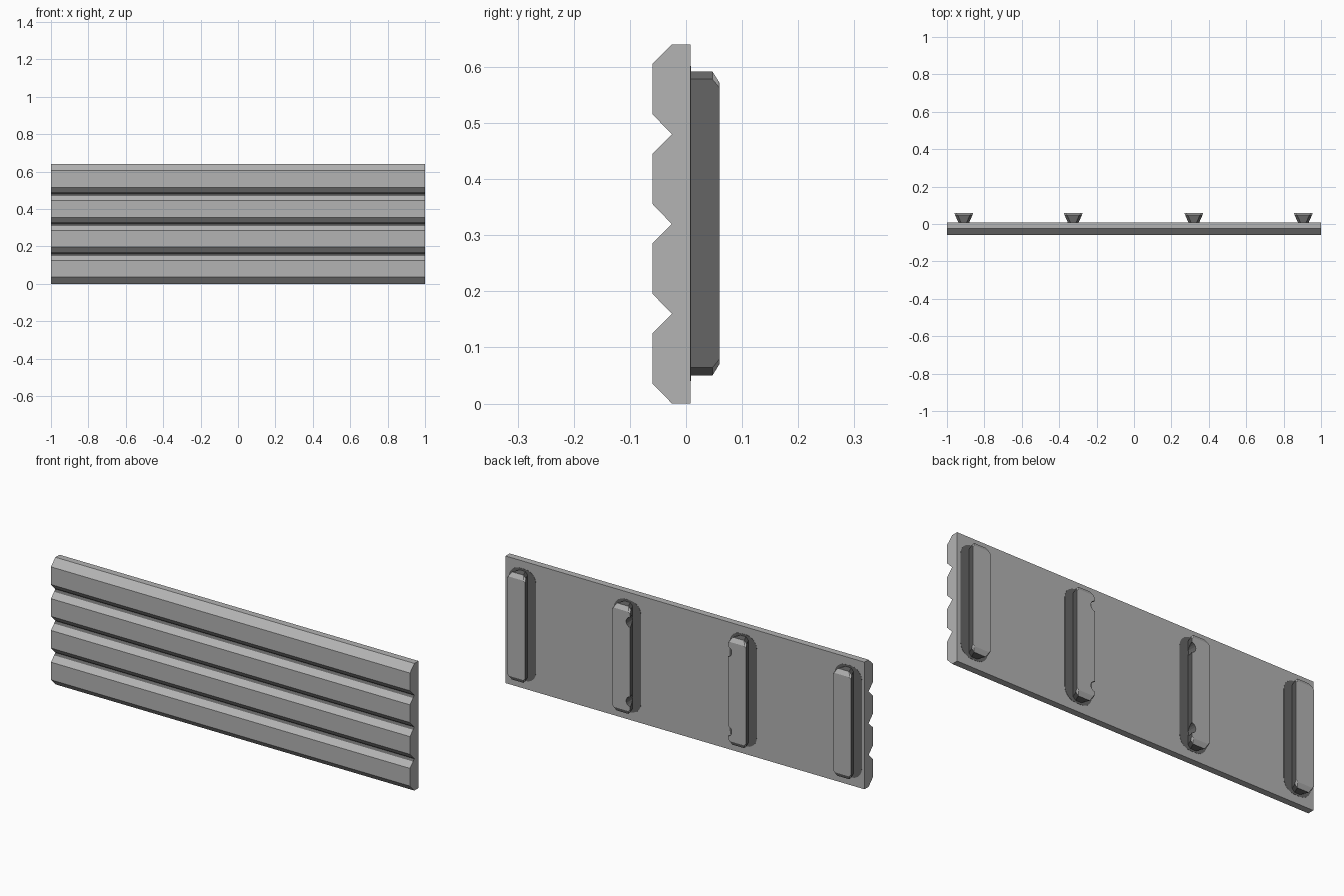
import bpy, bmesh, math
from mathutils import Matrix

if "Cube" in bpy.data.objects:
    bpy.data.objects.remove(bpy.data.objects["Cube"])


def material(name, v):
    m = bpy.data.materials.new(name)
    m.diffuse_color = (v, v, v, 1)
    m.use_nodes = True
    m.node_tree.nodes["Principled BSDF"].inputs["Base Color"].default_value = m.diffuse_color
    return m


grey = material("mid grey", 0.454)
dark = material("dark grey", 0.13)


def finish(bm, name, is_dark):
    """Make an object; faces where is_dark(face) holds get the dark colour."""
    bmesh.ops.recalc_face_normals(bm, faces=bm.faces)
    bm.normal_update()
    for f in bm.faces:
        f.material_index = 1 if is_dark(f) else 0
    me = bpy.data.meshes.new(name)
    bm.to_mesh(me)
    bm.free()
    me.materials.append(grey)
    me.materials.append(dark)
    ob = bpy.data.objects.new(name, me)
    bpy.context.collection.objects.link(ob)
    return ob


def loft(bm, rings):
    loops = [[bm.verts.new(p) for p in r] for r in rings]
    n = len(loops[0])
    for a, b in zip(loops, loops[1:]):
        for i in range(n):
            bm.faces.new((a[i], a[(i + 1) % n], b[(i + 1) % n], b[i]))
    bm.faces.new(loops[0])
    bm.faces.new(loops[-1])


# Wall panel: four chamfered planks extruded along x, dark in the groove bottoms
G = 0.01
profile = [(0.008, 0), (-0.025, 0)]
for k in range(4):
    z = 0.16 * k
    if k:
        profile.append((-0.025 - G, z + G))
    profile += [(-0.06, z + 0.036), (-0.06, z + 0.125)]
    if k < 3:
        profile.append((-0.025 - G, z + 0.16 - G))
    profile.append((-0.025, z + 0.16))
profile.append((0.008, 0.64))
bm = bmesh.new()
loft(bm, [[(x, y, z) for y, z in profile] for x in (-1, 1)])


def in_groove(f):
    c = f.calc_center_median()
    return abs(f.normal.x) < 0.5 and -0.036 < c.y < -0.026 and 0.1 < c.z < 0.54


finish(bm, "plank_panel", in_groove)


# Dovetail cleats on the back: y, half width, end inset, corner cut
SECTIONS = [(0.006, 0.028, 0.05, 0.014), (0.047, 0.046, 0.05, 0.014),
            (0.057, 0.05, 0.066, 0.01), (0.06, 0.05, 0.071, 0.009)]


def cleat(x, name):
    bm = bmesh.new()
    rings = []
    for y, w, z0, c in SECTIONS:
        z1 = 0.642 - z0
        rings.append([(x + px, y, pz) for px, pz in (
            (-w + c, z0), (w - c, z0), (w, z0 + c), (w, z1 - c),
            (w - c, z1), (-w + c, z1), (-w, z1 - c), (-w, z0 + c))])
    loft(bm, rings)
    return finish(bm, name, lambda f: f.normal.y < 0.3)


# Thin dark rounded plate painted on the panel around a cleat
def surround(x, name):
    w, z0, z1, r = 0.076, 0.04, 0.602, 0.06
    outline = []
    for cx, cz, start in ((w - r, z1 - r, 0), (r - w, z1 - r, 90),
                          (r - w, z0 + r, 180), (w - r, z0 + r, 270)):
        for i in range(6):
            a = math.radians(start + 18 * i)
            outline.append((x + cx + r * math.cos(a), cz + r * math.sin(a)))
    bm = bmesh.new()
    loft(bm, [[(px, y, pz) for px, pz in outline] for y in (0.007, 0.009)])
    finish(bm, name, lambda f: True)


for x, side, label in ((-0.91, 0, "outer_left"), (-0.325, 1, "inner_left"),
                       (0.32, -1, "inner_right"), (0.905, 0, "outer_right")):
    ob = cleat(x, label + "_cleat")
    surround(x, label + "_surround")
    if not side:
        continue
    # Inner cleats have two round notches on the edge facing the middle
    bm = bmesh.new()
    for z in (0.52, 0.12):
        bmesh.ops.create_cone(
            bm, cap_ends=True, segments=16, radius1=0.026, radius2=0.026, depth=0.06,
            matrix=Matrix.Translation((x + side * 0.054, 0.041, z)) @ Matrix.Rotation(math.pi / 2, 4, 'X'))
    cutter = finish(bm, label + "_notch_cutter", lambda f: True)
    cutter.hide_render = True
    cutter.hide_viewport = True
    mod = ob.modifiers.new("notches", 'BOOLEAN')
    mod.operation = 'DIFFERENCE'
    mod.solver = 'EXACT'
    mod.object = cutter
